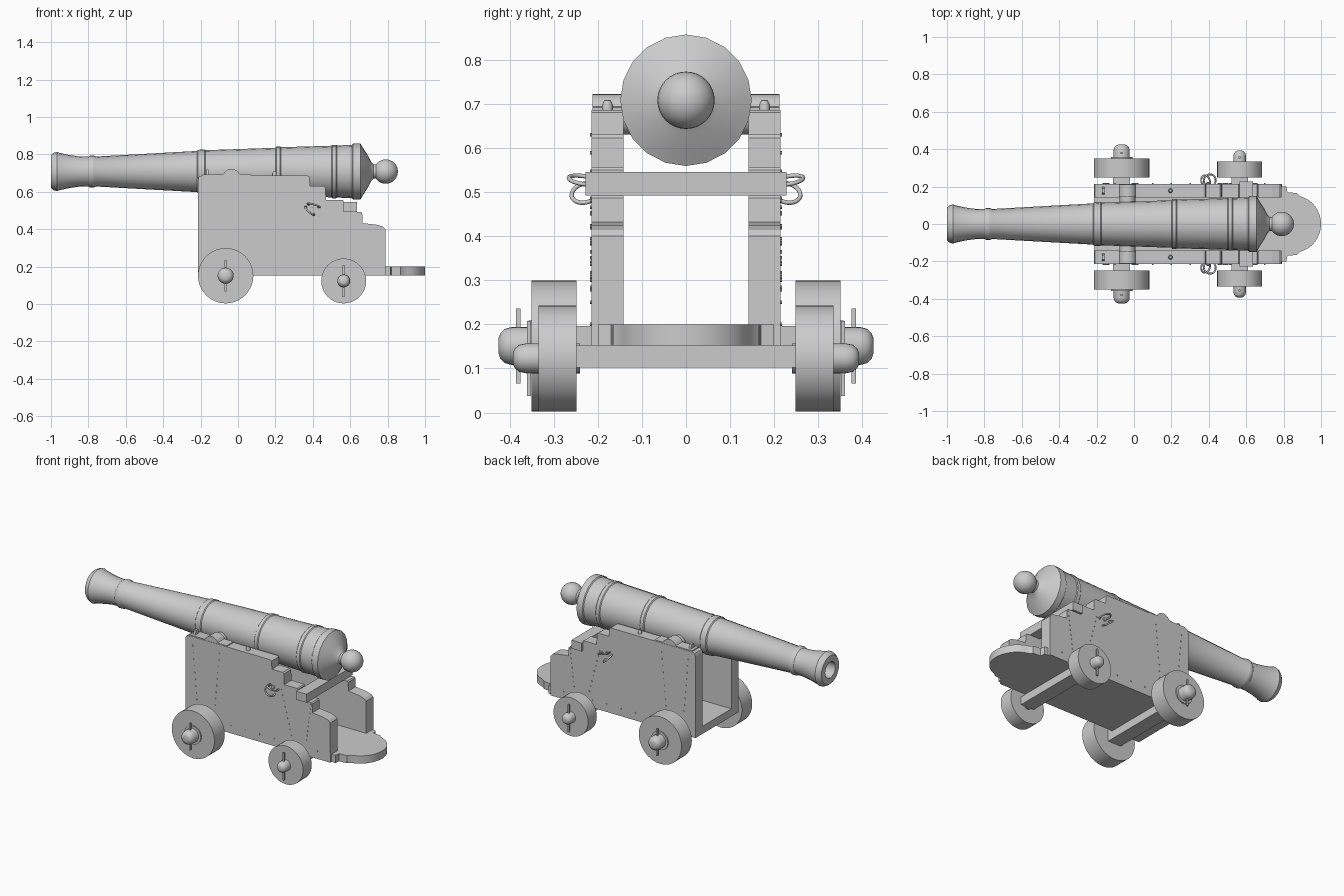
import bpy, bmesh, math
from mathutils import Matrix, Vector

if "Cube" in bpy.data.objects:
    bpy.data.objects.remove(bpy.data.objects["Cube"], do_unlink=True)

GREY = (0.6, 0.6, 0.6, 1)
grey = bpy.data.materials.new("plain grey")
grey.use_nodes = True
grey.diffuse_color = GREY
grey.node_tree.nodes["Principled BSDF"].inputs["Base Color"].default_value = GREY


def finish(name, bm, smooth=None):
    """Turn a bmesh into a named object."""
    bmesh.ops.recalc_face_normals(bm, faces=bm.faces)
    mesh = bpy.data.meshes.new(name)
    bm.to_mesh(mesh)
    bm.free()
    mesh.materials.append(grey)
    obj = bpy.data.objects.new(name, mesh)
    bpy.context.collection.objects.link(obj)
    if smooth:
        bpy.ops.object.select_all(action='DESELECT')
        obj.select_set(True)
        bpy.context.view_layer.objects.active = obj
        bpy.ops.object.shade_smooth_by_angle(angle=math.radians(smooth))
    return obj


def lathe(name, profile, centre, axis, sides, smooth=35):
    """Revolve (distance, radius) pairs about an axis through centre."""
    bm = bmesh.new()
    turn = Vector((0, 0, 1)).rotation_difference(Vector(axis)).to_matrix().to_4x4()
    verts = [bm.verts.new((r, 0, d)) for d, r in profile]
    edges = [bm.edges.new(pair) for pair in zip(verts, verts[1:])]
    bmesh.ops.spin(bm, geom=verts + edges, cent=(0, 0, 0), axis=(0, 0, 1),
                   angle=math.tau, steps=sides, use_duplicate=False)
    bmesh.ops.remove_doubles(bm, verts=bm.verts, dist=0.0002)
    bm.transform(Matrix.Translation(centre) @ turn)
    return finish(name, bm, smooth)


def prism(name, outline, push, smooth=None):
    """Extrude a flat outline along the push vector."""
    bm = bmesh.new()
    face = bm.faces.new([bm.verts.new(p) for p in outline])
    new = bmesh.ops.extrude_face_region(bm, geom=[face])["geom"]
    bmesh.ops.translate(bm, vec=push, verts=[v for v in new if isinstance(v, bmesh.types.BMVert)])
    return finish(name, bm, smooth)


def box(name, low, high):
    (x, y, z), (X, Y, Z) = low, high
    return prism(name, [(x, y, z), (X, y, z), (X, Y, z), (x, Y, z)], (0, 0, Z - z))


def ring(name, centre, radius, thick, rotation):
    bpy.ops.mesh.primitive_torus_add(location=centre, rotation=rotation, major_radius=radius,
                                     minor_radius=thick, major_segments=24, minor_segments=8)
    obj = bpy.context.object
    obj.name = name
    obj.data.materials.append(grey)
    bpy.ops.object.shade_smooth()


# Barrel with hollow bore, mouldings, breech cone
barrel = [(-0.6, 0), (-0.6, 0.05), (-1, 0.05), (-1, 0.088), (-0.985, 0.1), (-0.968, 0.105),
          (-0.955, 0.1), (-0.9, 0.088), (-0.85, 0.081), (-0.8, 0.079), (-0.79, 0.086),
          (-0.77, 0.086), (-0.76, 0.08), (-0.22, 0.11), (-0.215, 0.116), (-0.18, 0.118),
          (-0.175, 0.114), (0.2, 0.127), (0.205, 0.134), (0.225, 0.134), (0.23, 0.13),
          (0.5, 0.138), (0.505, 0.143), (0.525, 0.143), (0.53, 0.139), (0.61, 0.143),
          (0.615, 0.149), (0.655, 0.149), (0.665, 0.132), (0.7, 0.077), (0.712, 0.05),
          (0.725, 0.038), (0.745, 0.038)]
AXIS_Z = 0.708
lathe("barrel", barrel, (0, 0, AXIS_Z), (1, 0, 0), 20)
knob = [(-0.065 * math.cos(math.pi * i / 16), 0.065 * math.sin(math.pi * i / 16)) for i in range(17)]
lathe("breech_knob", knob, (0.79, 0, AXIS_Z), (1, 0, 0), 32, 60)
lathe("trunnions", [(-0.21, 0), (-0.21, 0.042), (0.21, 0.042), (0.21, 0)],
      (-0.035, 0, 0.672), (0, 1, 0), 24)

# Floor with stepped, rounded tail
half = [(-0.215, 0.2), (0.815, 0.2), (0.82, 0.17), (0.87, 0.165), (0.885, 0.15)]
half += [(0.86 + 0.14 * math.cos(a), 0.15 * math.sin(a))
         for a in [math.radians(d) for d in range(70, 0, -10)]]
tail = half + [(1, 0)] + [(x, -y) for x, y in reversed(half)]
prism("floor", [(x, y, 0.152) for x, y in tail], (0, 0, 0.048), 30)

# Crossbar resting on the cheek steps
box("crossbar", (0.565, -0.228, 0.492), (0.635, 0.228, 0.545))

cheek = [(-0.215, 0.152), (-0.215, 0.665), (-0.209, 0.68), (-0.195, 0.686), (0.372, 0.686),
         (0.382, 0.68), (0.385, 0.63), (0.46, 0.63), (0.468, 0.622), (0.47, 0.556),
         (0.56, 0.556), (0.565, 0.55), (0.565, 0.492), (0.658, 0.492), (0.664, 0.486),
         (0.666, 0.432), (0.74, 0.424), (0.775, 0.414), (0.788, 0.4), (0.79, 0.152)]
cap = [(-0.19, 0.684), (-0.19, 0.692), (-0.085, 0.692)]
cap += [(-0.035 - 0.048 * math.cos(a), 0.674 + 0.048 * math.sin(a))
        for a in [math.radians(d) for d in range(25, 156, 13)]]
cap += [(0.02, 0.692), (0.07, 0.692), (0.07, 0.684)]

# Rivet rows: start and end of each, on the cheek's outer face
rivet_rows = [((-0.165, 0.63), (-0.135, 0.3)), ((0.02, 0.63), (-0.01, 0.3)),
              ((0.45, 0.52), (0.52, 0.25)), ((0.655, 0.48), (0.625, 0.25))]

for side, s in (("left", 1), ("right", -1)):
    # "left" here is the +y flank
    prism(side + "_cheek", [(x, s * 0.142, z) for x, z in cheek], (0, s * 0.072, 0))
    prism(side + "_trunnion_cap", [(x, s * 0.144, z) for x, z in cap], (0, s * 0.068, 0), 30)

    # Bolts on top of the cheek
    lathe(side + "_top_bolt", [(0, 0.012), (0.014, 0.012), (0.024, 0.007), (0.025, 0)],
          (0.195, s * 0.178, 0.684), (0, 0, 1), 12)
    prism(side + "_cap_hinge", [(-0.172, s * 0.178 + y, z) for y, z in
          ((-0.02, 0.69), (-0.011, 0.718), (0.011, 0.718), (0.02, 0.69))], (0.014, 0, 0))

    # Rivets
    bm = bmesh.new()
    spots = [Vector(a).lerp(Vector(b), i / 8) for a, b in rivet_rows for i in range(9)]
    spots += [Vector((-0.1 + 0.1 * i, 0.2)) for i in range(9)]
    for spot in spots:
        bmesh.ops.create_cone(bm, cap_ends=True, segments=8, radius1=0.004, radius2=0.004, depth=0.006,
                              matrix=Matrix.Translation((spot.x, s * 0.215, spot.y))
                              @ Matrix.Rotation(math.pi / 2, 4, 'X'))
    finish(side + "_rivets", bm)

    # Linked rings and their eyebolt
    ring(side + "_upper_ring", (0.405, s * 0.233, 0.527), 0.033, 0.005, (s * 0.15, 0.28, 0))
    ring(side + "_lower_ring", (0.383, s * 0.228, 0.498), 0.032, 0.005, (s * -0.2, 0.75, 0))
    lathe(side + "_ring_bolt", [(0, 0.01), (0.012, 0.01), (0.015, 0)],
          (0.395, s * 0.21, 0.522), (0, s, 0), 10)

# Axles, wheels, hubs and linch pins:
# x, wheel radius, wheel outer y, hub radius, hub end y, pin y, axle top
sets = {"front": (-0.066, 0.148, 0.35, 0.043, 0.425, 0.38, 0.196),
        "rear": (0.565, 0.12, 0.334, 0.034, 0.392, 0.356, 0.152)}
for place, (x, radius, outer, hub, end, pin, top) in sets.items():
    box(place + "_axle", (x - 0.045, -0.25, 0.102), (x + 0.045, 0.25, top))
    z = radius + 0.003
    for side, s in (("left", 1), ("right", -1)):
        name = side + "_" + place
        lathe(name + "_wheel", [(0.248, 0), (0.248, radius), (outer, radius), (outer, 0)],
              (x, 0, z), (0, s, 0), 40)
        lathe(name + "_hub", [(0.24, hub), (end - 0.03, hub), (end - 0.014, hub * 0.9),
                              (end - 0.004, hub * 0.66), (end, hub * 0.4), (end, 0)],
              (x, 0, z), (0, s, 0), 24, 50)
        box(name + "_pin", (x - 0.005, s * pin - 0.005, z - 0.085),
            (x + 0.005, s * pin + 0.005, z + 0.085))
        # Washer behind the front pins
        if place == "front":
            lathe(name + "_washer", [(outer, 0.058), (outer + 0.007, 0.058), (outer + 0.007, 0)],
                  (x, 0, z), (0, s, 0), 24)
